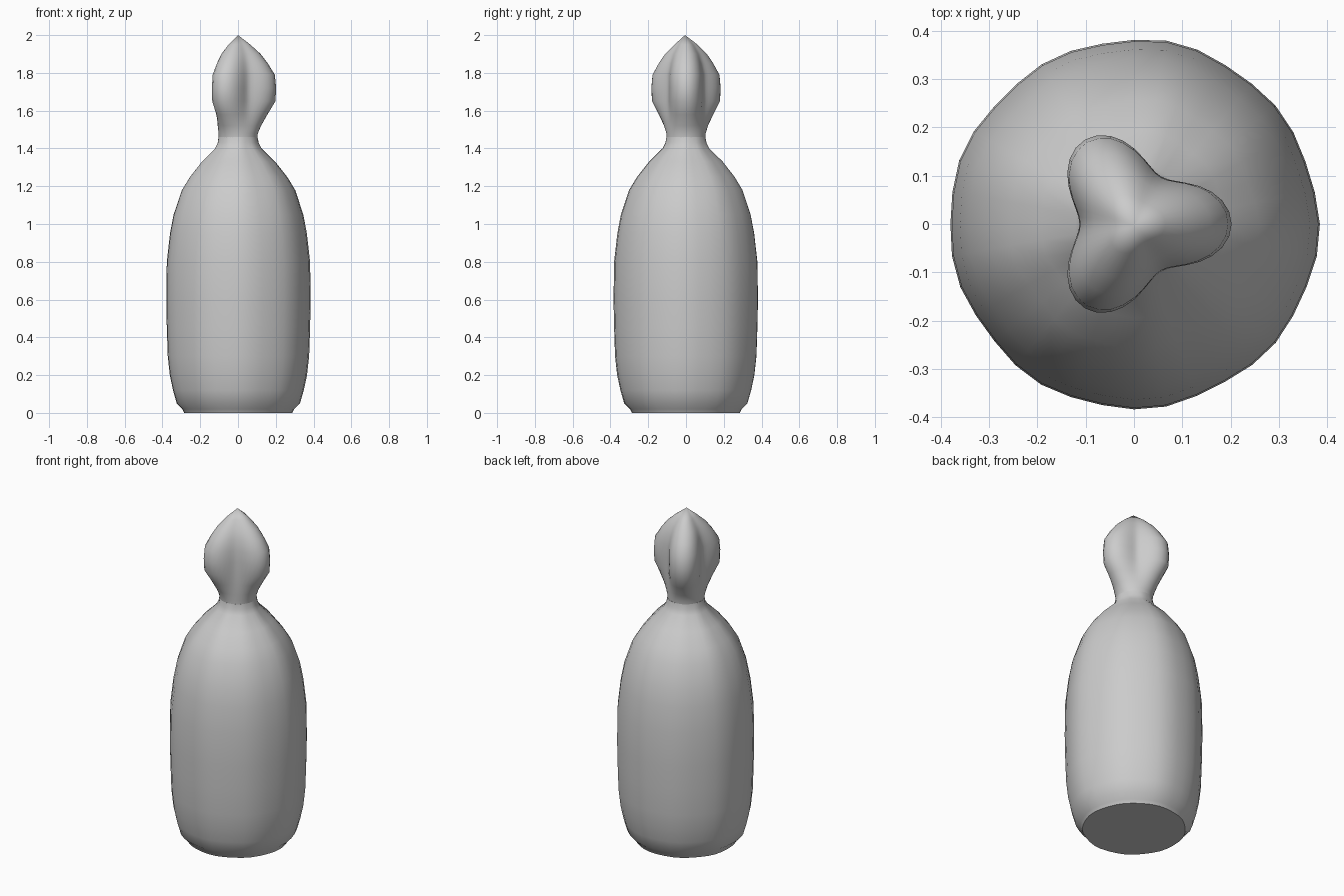
import bpy, bmesh, math

if "Cube" in bpy.data.objects:
    bpy.data.objects.remove(bpy.data.objects["Cube"])

grey = bpy.data.materials.new("plain grey")
grey.diffuse_color = (0.6, 0.6, 0.6, 1)
grey.use_nodes = True
grey.node_tree.nodes["Principled BSDF"].inputs["Base Color"].default_value = grey.diffuse_color


def loft(name, profile, sides, shape, cap_top=None):
    """Stack rings of (z, radius, shape amount); shape(angle, amount) scales the radius."""
    bm = bmesh.new()
    rings = []
    for z, r, amount in profile:
        ring = []
        for i in range(sides):
            a = math.tau * i / sides
            rr = r * shape(a, amount)
            ring.append(bm.verts.new((rr * math.cos(a), rr * math.sin(a), z)))
        rings.append(ring)
    for low, high in zip(rings, rings[1:]):
        for i in range(sides):
            j = (i + 1) % sides
            bm.faces.new((low[i], low[j], high[j], high[i]))
    bm.faces.new(rings[0][::-1])
    if cap_top:
        tip = bm.verts.new(cap_top)
        top = rings[-1]
        for i in range(sides):
            bm.faces.new((top[i], top[(i + 1) % sides], tip))
    else:
        bm.faces.new(rings[-1])
    mesh = bpy.data.meshes.new(name)
    bm.to_mesh(mesh)
    bm.free()
    mesh.materials.append(grey)
    ob = bpy.data.objects.new(name, mesh)
    bpy.context.collection.objects.link(ob)
    bpy.ops.object.select_all(action='DESELECT')
    ob.select_set(True)
    bpy.context.view_layer.objects.active = ob
    bpy.ops.object.shade_smooth_by_angle(angle=math.radians(50))
    return ob


# Slightly uneven, hand-formed bottle body
def lumpy(a, amount):
    return 1 + amount * (0.6 * math.cos(9 * a + 0.5) + 0.4 * math.cos(4 * a + 0.8))


loft("bottle_body", [
    (0.0, 0.285, 0.01), (0.02, 0.295, 0.01), (0.05, 0.325, 0.012),
    (0.12, 0.345, 0.012), (0.20, 0.362, 0.012), (0.30, 0.373, 0.012),
    (0.45, 0.378, 0.012), (0.60, 0.381, 0.012), (0.80, 0.378, 0.012),
    (0.95, 0.361, 0.012), (1.05, 0.342, 0.014), (1.18, 0.298, 0.02),
    (1.25, 0.255, 0.025), (1.33, 0.192, 0.03), (1.40, 0.122, 0.03),
    (1.43, 0.108, 0.02), (1.46, 0.103, 0.0),
], 36, lumpy)


# Three-lobed stopper: radius is that of the lobe tips, amount is the valley depth
def lobed(a, amount):
    return 1 - amount * (1 - math.cos(3 * a)) / 2


loft("stopper", [
    (1.45, 0.102, 0.0), (1.48, 0.105, 0.02), (1.52, 0.122, 0.12),
    (1.58, 0.156, 0.30), (1.65, 0.198, 0.43), (1.72, 0.202, 0.45),
    (1.79, 0.195, 0.43), (1.85, 0.158, 0.37), (1.90, 0.120, 0.31),
    (1.95, 0.065, 0.24),
], 48, lobed, (0, -0.005, 2.0))
